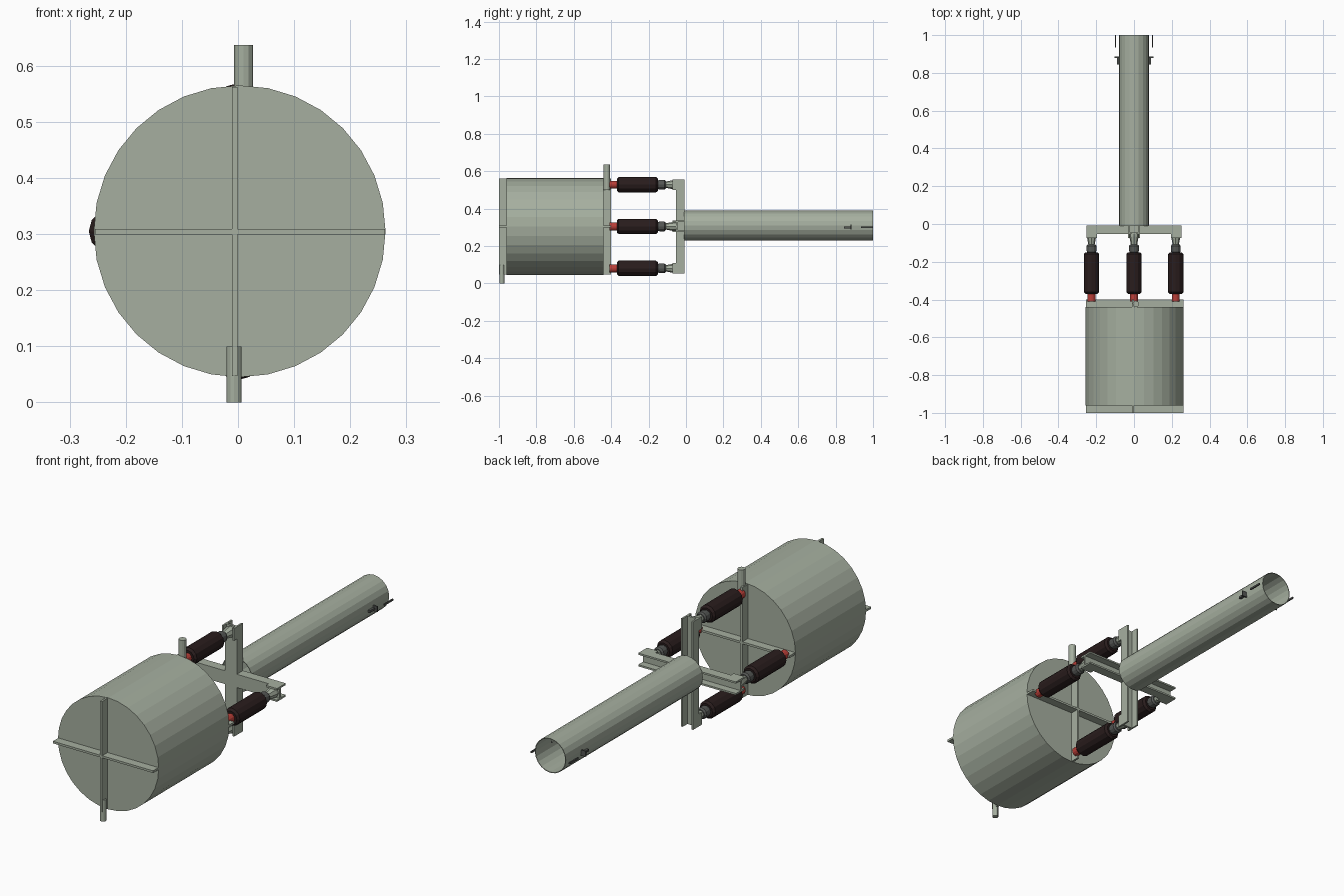
import bpy, bmesh, math
from mathutils import Vector, Matrix

if "Cube" in bpy.data.objects:
    bpy.data.objects.remove(bpy.data.objects["Cube"])


def material(name, rgb):
    m = bpy.data.materials.new(name)
    m.diffuse_color = (*rgb, 1)
    m.use_nodes = True
    m.node_tree.nodes["Principled BSDF"].inputs["Base Color"].default_value = m.diffuse_color
    return m


SAGE = material("sage grey", (0.38, 0.43, 0.35))
BROWN = material("dark brown", (0.022, 0.012, 0.012))
RED = material("red", (0.50, 0.05, 0.04))
GREY = material("dark grey", (0.09, 0.095, 0.09))
CZ = 0.305  # height of the main axis


def finish(name, bm, mat):
    bmesh.ops.recalc_face_normals(bm, faces=bm.faces)
    me = bpy.data.meshes.new(name)
    bm.to_mesh(me)
    bm.free()
    me.materials.append(mat)
    ob = bpy.data.objects.new(name, me)
    bpy.context.collection.objects.link(ob)
    return ob


def box(name, x, y, z, mat=SAGE, turn=None):
    """Box from (min, max) pairs, optionally moved by a matrix."""
    bm = bmesh.new()
    bmesh.ops.create_cube(bm, size=1)
    for v in bm.verts:
        v.co = Vector([(a + b) / 2 + c * (b - a) for (a, b), c in zip((x, y, z), v.co)])
    if turn:
        bm.transform(turn)
    return finish(name, bm, mat)


def lathe(name, profile, centre, sides, mat=SAGE, closed=False, vertical=False):
    """Spin (distance along axis, radius) points; the axis is y, or z if vertical."""
    bm = bmesh.new()
    rings = []
    for t, r in profile:
        ring = []
        for i in range(sides):
            a = 2 * math.pi * i / sides
            c, s = r * math.cos(a), r * math.sin(a)
            p = (c, s, t) if vertical else (c, t, s)
            ring.append(bm.verts.new(Vector(p) + Vector(centre)))
        rings.append(ring)
    pairs = list(zip(rings, rings[1:]))
    if closed:
        pairs.append((rings[-1], rings[0]))
    else:
        bm.faces.new(rings[0])
        bm.faces.new(rings[-1])
    for a, b in pairs:
        for i in range(sides):
            j = (i + 1) % sides
            bm.faces.new((a[i], a[j], b[j], b[i]))
    return finish(name, bm, mat)


# Drum with cross ribs on both ends
lathe("drum", [(-0.96, 0.26), (-0.44, 0.26)], (0.003, 0, CZ), 32)
for end, y in (("front", (-1.0, -0.955)), ("back", (-0.445, -0.40))):
    box(end + "_rib_horizontal", (-0.255, 0.262), y, (CZ - 0.006, CZ + 0.004))
    box(end + "_rib_vertical", (-0.011, -0.001), y, (0.047, 0.562))

# Drain stub below and filler stub above the drum
lathe("drain_stub", [(0.0, 0.0135), (0.10, 0.0135)], (-0.007, -0.984, 0), 12, vertical=True)
lathe("filler_stub", [(0.50, 0.017), (0.637, 0.017)], (0.010, -0.423, 0), 12, vertical=True)

# Cross of two channel beams, open to the back, with cheeks at the ends
axis = Matrix.Translation((0, 0, CZ))
for beam, turn in (("vertical", axis), ("horizontal", axis @ Matrix.Rotation(math.pi / 2, 4, 'Y'))):
    box(beam + "_beam_web", (-0.03, 0.03), (-0.053, -0.043), (-0.252, 0.252), turn=turn)
    for side in (-1, 1):
        x = sorted((side * 0.031, side * 0.023))
        box(beam + "_beam_flange", x, (-0.053, -0.008), (-0.252, 0.252), turn=turn)
        for end in (-1, 1):
            z = sorted((end * 0.195, end * 0.252))
            box(beam + "_beam_cheek", x, (-0.073, -0.05), z, turn=turn)

# Four insulators, each with red foot, dark body, grey cap and tapered fitting
for label, x, z in (("left", -0.225, 0), ("right", 0.221, 0), ("top", 0, 0.223), ("bottom", 0, -0.224)):
    c = (x, 0, CZ + z)
    lathe(label + "_insulator_foot", [(-0.41, 0.021), (-0.362, 0.021)], c, 12, RED)
    lathe(label + "_insulator_body",
          [(-0.37, 0.032), (-0.36, 0.041), (-0.16, 0.041), (-0.15, 0.032)], c, 12, BROWN)
    lathe(label + "_insulator_cap",
          [(-0.155, 0.021), (-0.142, 0.026), (-0.116, 0.026), (-0.108, 0.02)], c, 12, GREY)
    lathe(label + "_insulator_fitting", [(-0.112, 0.016), (-0.065, 0.025), (-0.05, 0.025)], c, 8)

# Long open tube
lathe("tube", [(-0.01, 0.08), (1.0, 0.08), (1.0, 0.077), (-0.01, 0.077)], (0, 0, 0.31), 20, closed=True)

# Sight strips and clips on both sides of the tube mouth
for side in (-1, 1):
    def sx(a, b):
        return sorted((side * a, side * b))
    box("sight_strip", sx(0.095, 0.101), (0.935, 1.0), (0.296, 0.304), GREY)
    box("clip_base", sx(0.076, 0.09), (0.845, 0.882), (0.295, 0.305), GREY)
    box("clip_plate", sx(0.076, 0.102), (0.88, 0.886), (0.288, 0.314), GREY)
